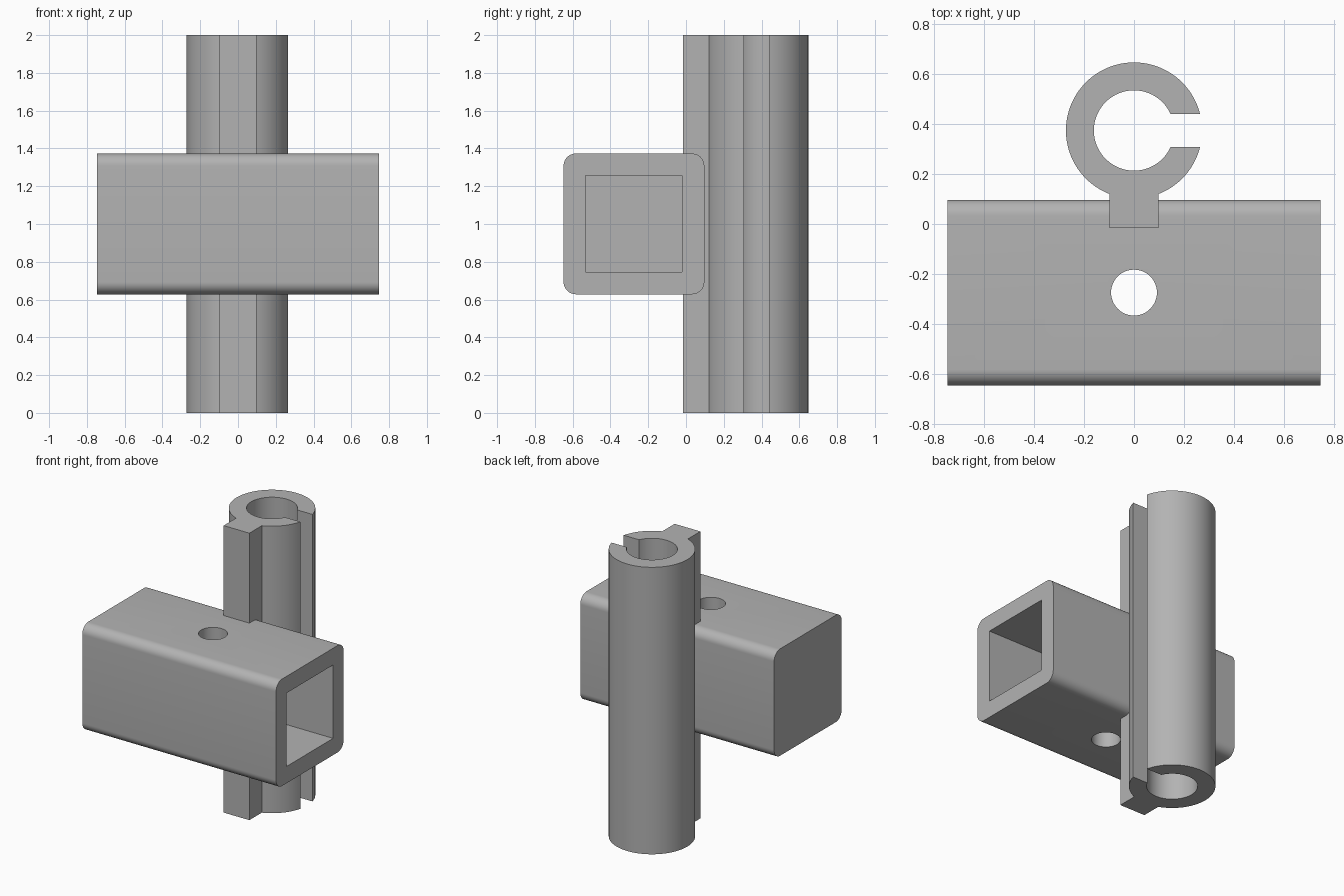
import bpy, bmesh, math
from mathutils import Vector

if "Cube" in bpy.data.objects:
    bpy.data.objects.remove(bpy.data.objects["Cube"])

grey = bpy.data.materials.new("plain_grey")
grey.diffuse_color = (0.45, 0.45, 0.45, 1)
grey.use_nodes = True
grey.node_tree.nodes["Principled BSDF"].inputs["Base Color"].default_value = grey.diffuse_color


def arc(cx, cy, r, a0, a1, n):
    """Points on an arc, angles in degrees."""
    angles = [math.radians(a0 + (a1 - a0) * i / n) for i in range(n + 1)]
    return [(cx + r * math.cos(a), cy + r * math.sin(a)) for a in angles]


def extrude(name, points, vec):
    """Closed outline pushed along a vector."""
    bm = bmesh.new()
    face = bm.faces.new([bm.verts.new(p) for p in points])
    res = bmesh.ops.extrude_face_region(bm, geom=[face])
    bmesh.ops.translate(bm, vec=Vector(vec),
                        verts=[g for g in res["geom"] if isinstance(g, bmesh.types.BMVert)])
    bmesh.ops.recalc_face_normals(bm, faces=bm.faces)
    mesh = bpy.data.meshes.new(name)
    bm.to_mesh(mesh)
    bm.free()
    obj = bpy.data.objects.new(name, mesh)
    bpy.context.collection.objects.link(obj)
    mesh.materials.append(grey)
    return obj


def cut(obj, cutter):
    """Subtract a cutter and remove it."""
    mod = obj.modifiers.new("cut", "BOOLEAN")
    mod.operation, mod.solver, mod.object = "DIFFERENCE", "EXACT", cutter
    bpy.context.view_layer.objects.active = obj
    bpy.ops.object.modifier_apply(modifier=mod.name)
    bpy.data.objects.remove(cutter)


def smooth(obj):
    bpy.ops.object.select_all(action="DESELECT")
    obj.select_set(True)
    bpy.context.view_layer.objects.active = obj
    bpy.ops.object.shade_smooth_by_angle(angle=math.radians(30))


# Square socket: rounded square section along x, closed at the left end
Y0, Y1, Z0, Z1, R = -0.648, 0.097, 0.628, 1.373, 0.065
outline = []
for cy, cz, a in ((Y1 - R, Z1 - R, 0), (Y0 + R, Z1 - R, 90),
                  (Y0 + R, Z0 + R, 180), (Y1 - R, Z0 + R, 270)):
    outline += arc(cy, cz, R, a, a + 90, 10)
socket = extrude("square_socket", [(-0.747, y, z) for y, z in outline], (1.494, 0, 0))

# Square cavity open to the right
W = 0.117
cavity = extrude("cavity_cutter", [(-0.747 + W, y, z) for y, z in
                 ((Y0 + W, Z0 + W), (Y1 - W, Z0 + W), (Y1 - W, Z1 - W), (Y0 + W, Z1 - W))],
                 (1.6, 0, 0))
cut(socket, cavity)

# Vertical pin hole through both walls
circle = arc(0, -0.275, 0.092, 0, 360, 48)[:-1]
cut(socket, extrude("hole_cutter", [(x, y, 0.4) for x, y in circle], (0, 0, 1.2)))
smooth(socket)

# Slotted clamp tube with a mounting rib joined to the socket
CY, RO, RI, SLOT, RIB = 0.375, 0.273, 0.161, 0.067, 0.099
so, si = (math.degrees(math.asin(SLOT / r)) for r in (RO, RI))
rib = math.degrees(math.asin(RIB / RO))
section = (arc(0, CY, RO, so, 270 - rib, 56)
           + [(-RIB, -0.016), (RIB, -0.016)]
           + arc(0, CY, RO, 270 + rib, 360 - so, 14)
           + arc(0, CY, RI, 360 - si, si, 64))
clamp = extrude("slotted_clamp_tube", [(x, y, 0) for x, y in section], (0, 0, 2))
smooth(clamp)
